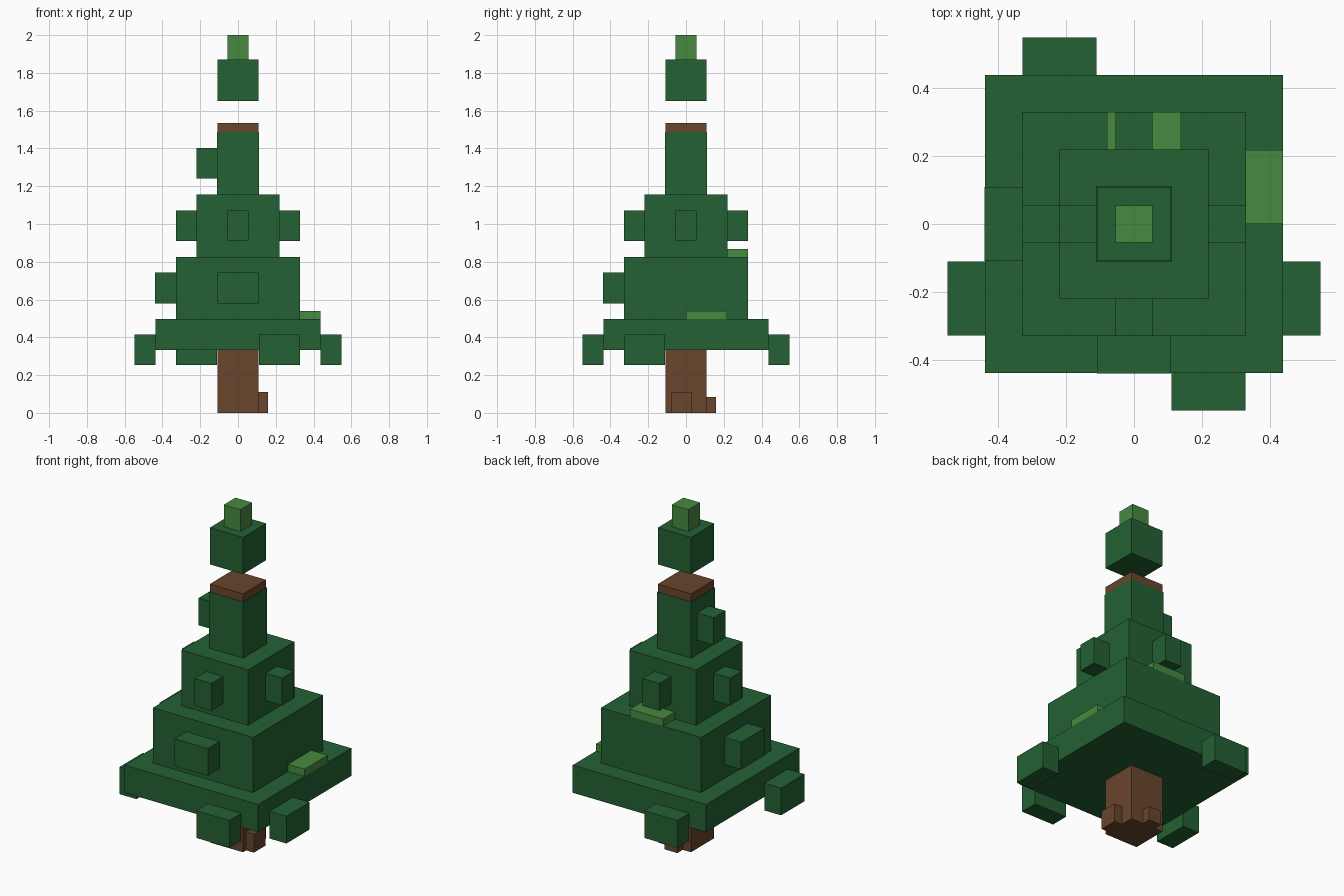
import bpy
import bmesh
from mathutils import Vector

cube = bpy.data.objects.get("Cube")
if cube:
    bpy.data.objects.remove(cube, do_unlink=True)


def material(name, rgb):
    mat = bpy.data.materials.new(name)
    mat.use_nodes = True
    color = (*rgb, 1.0)
    mat.diffuse_color = color
    mat.node_tree.nodes["Principled BSDF"].inputs["Base Color"].default_value = color
    return mat


dark_green = material("dark green", (0.017, 0.12, 0.034))
light_green = material("light green", (0.061, 0.254, 0.051))
brown = material("bark brown", (0.138, 0.061, 0.025))


def box(name, mat, x, y, z):
    """Box spanning the (low, high) ranges on each axis."""
    low, high = (Vector(v) for v in zip(x, y, z))
    bm = bmesh.new()
    bmesh.ops.create_cube(bm, size=1)
    bmesh.ops.scale(bm, vec=high - low, verts=bm.verts)
    bmesh.ops.translate(bm, vec=(low + high) / 2, verts=bm.verts)
    mesh = bpy.data.meshes.new(name)
    bm.to_mesh(mesh)
    bm.free()
    mesh.materials.append(mat)
    obj = bpy.data.objects.new(name, mesh)
    bpy.context.collection.objects.link(obj)
    return obj


def block(name, mat, half, z):
    """Square block centred on the trunk."""
    return box(name, mat, (-half, half), (-half, half), z)


def tuft(name, side, inner, across, z):
    """Small foliage block standing out from one side of a tier."""
    outer = inner + 0.11
    out = (inner, outer) if side in ("left", "back") else (-outer, -inner)
    if side in ("left", "right"):
        return box(name, dark_green, out, across, z)
    return box(name, dark_green, across, out, z)


# Trunk and roots
block("trunk", brown, 0.109, (0, 1.535))
box("left_root", brown, (0.109, 0.16), (-0.08, 0.028), (0, 0.11))
box("back_root", brown, (-0.055, 0.028), (0.109, 0.16), (0, 0.085))

# Stacked foliage tiers
block("bottom_tier", dark_green, 0.438, (0.333, 0.497))
block("lower_tier", dark_green, 0.329, (0.497, 0.825))
block("middle_tier", dark_green, 0.219, (0.825, 1.155))
block("upper_tier", dark_green, 0.112, (1.155, 1.488))

# Floating crown
block("crown", dark_green, 0.109, (1.652, 1.87))
block("crown_tip", light_green, 0.055, (1.87, 2.0))

# Low tufts hanging at the bottom tier
for side, across in (("left", (-0.328, -0.11)), ("right", (-0.328, -0.11)),
                     ("front", (0.11, 0.328)), ("back", (-0.328, -0.11))):
    tuft("bottom_tuft_" + side, side, 0.438, across, (0.253, 0.415))

# Wide tufts on the lower tier
for side in ("front", "right"):
    tuft("lower_tuft_" + side, side, 0.329, (-0.109, 0.109), (0.58, 0.742))

# Narrow tufts around the middle tier, and one on the upper tier
for side in ("front", "back", "left", "right"):
    tuft("middle_tuft_" + side, side, 0.219, (-0.055, 0.055), (0.91, 1.072))
tuft("upper_tuft_right", "right", 0.11, (-0.055, 0.055), (1.24, 1.402))

# Fresh growth lying on the ledges
box("left_sprout", light_green, (0.329, 0.438), (0, 0.218), (0.497, 0.54))
box("back_sprout", light_green, (-0.08, 0.138), (0.219, 0.329), (0.825, 0.868))
